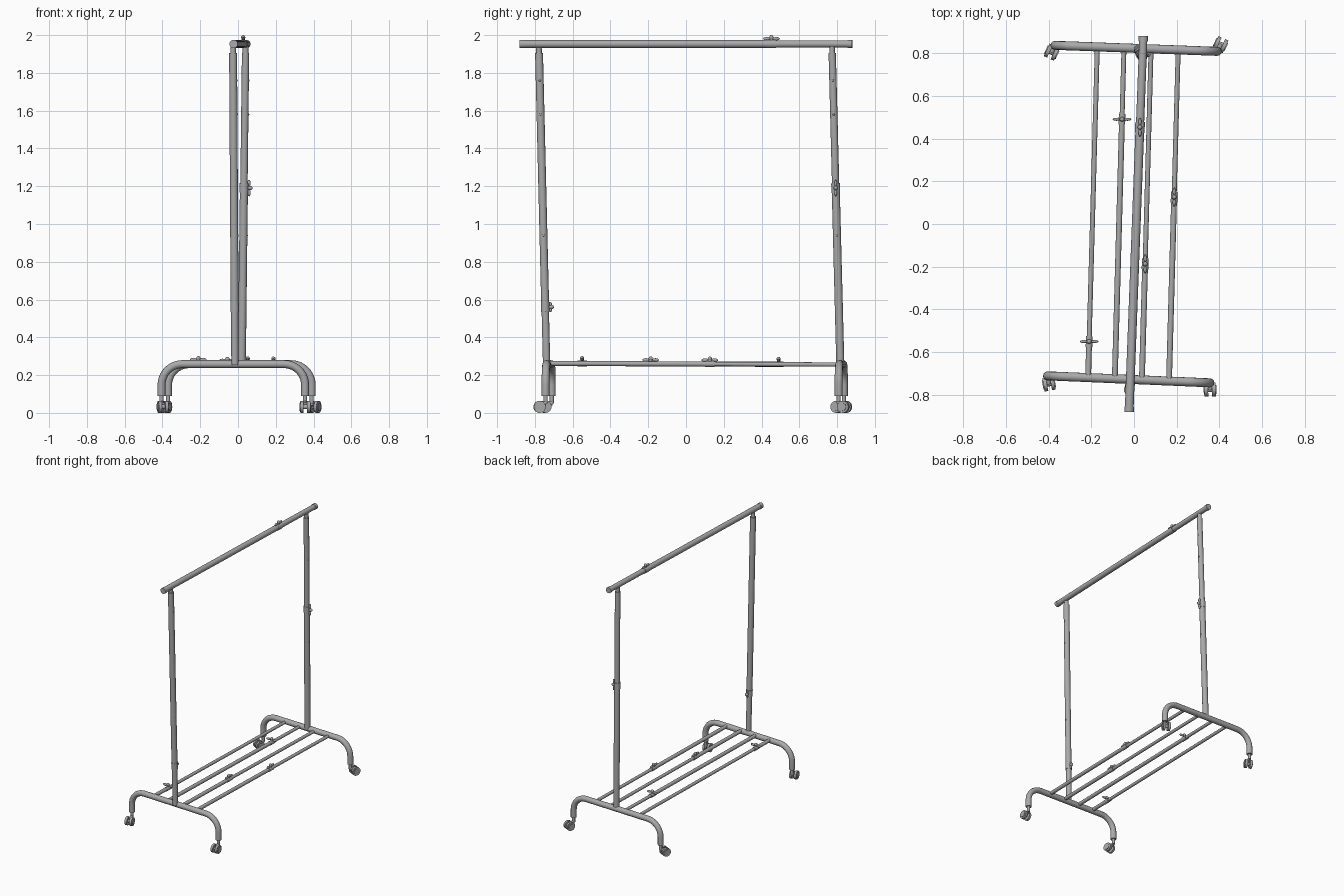
import bpy, math
from mathutils import Vector, Matrix

if "Cube" in bpy.data.objects:
    bpy.data.objects.remove(bpy.data.objects["Cube"])

steel = bpy.data.materials.new("grey_steel")
steel.diffuse_color = (0.4, 0.4, 0.4, 1)
steel.use_nodes = True
steel.node_tree.nodes["Principled BSDF"].inputs["Base Color"].default_value = steel.diffuse_color


def finish(ob, name):
    ob.name = name
    ob.data.materials.append(steel)
    bpy.ops.object.select_all(action='DESELECT')
    ob.select_set(True)
    bpy.context.view_layer.objects.active = ob
    bpy.ops.object.shade_smooth_by_angle(angle=math.radians(40))
    return ob


def rod(name, a, b, r, sides=20):
    """Closed cylinder between two points."""
    a, b = Vector(a), Vector(b)
    d = b - a
    bpy.ops.mesh.primitive_cylinder_add(vertices=sides, radius=r, depth=d.length)
    ob = bpy.context.object
    ob.matrix_world = Matrix.Translation((a + b) / 2) @ d.to_track_quat('Z', 'Y').to_matrix().to_4x4()
    return finish(ob, name)


def ball(name, centre, size, rot=None):
    """Stretched sphere."""
    bpy.ops.mesh.primitive_uv_sphere_add(segments=16, ring_count=10, radius=1)
    ob = bpy.context.object
    ob.matrix_world = (Matrix.Translation(centre) @ (rot or Matrix()) @ Matrix.Diagonal((*size, 1)))
    return finish(ob, name)


def bent_tube(name, pts, r):
    """Round tube swept along a path of points."""
    cu = bpy.data.curves.new(name, 'CURVE')
    cu.dimensions = '3D'
    cu.bevel_depth, cu.bevel_resolution, cu.use_fill_caps = r, 4, True
    sp = cu.splines.new('POLY')
    sp.points.add(len(pts) - 1)
    for p, co in zip(sp.points, pts):
        p.co = (*co, 1)
    ob = bpy.data.objects.new(name, cu)
    bpy.context.collection.objects.link(ob)
    bpy.ops.object.select_all(action='DESELECT')
    ob.select_set(True)
    bpy.context.view_layer.objects.active = ob
    bpy.ops.object.convert(target='MESH')
    return finish(bpy.context.object, name)


def telescoping(name, a, b, t, r_a, r_b):
    """Two nested tubes meeting at fraction t; returns the joint point."""
    a, b = Vector(a), Vector(b)
    j = a.lerp(b, t)
    step = (b - a).normalized() * 0.025
    rod(name + "_first_tube", a, j, r_a)
    rod(name + "_second_tube", j - step, b, r_b)
    rod(name + "_collar", j - step, j + step, max(r_a, r_b) + 0.002)
    return j


def wing_screw(name, base, axis, wing, r, span):
    """Screw pointing along axis, with two flat wings along wing."""
    base, axis, wing = Vector(base), Vector(axis), Vector(wing)
    rod(name + "_shank", base, base + axis * (r + 0.012), 0.009, 12)
    rot = Matrix((wing, axis.cross(wing), axis)).transposed().to_4x4()
    ball(name + "_head", base + axis * (r + 0.014), (0.011, 0.011, 0.012), rot)
    for s in (-1, 1):
        ball(name + "_wing", base + axis * (r + 0.007) + wing * s * span * 0.6,
             (span * 0.45, 0.007, 0.009), rot)


def caster(name, leg, wheel):
    """Twin-wheel caster trailing from the leg towards the wheel position."""
    leg, wheel = Vector(leg), Vector(wheel)
    d = wheel - leg
    d.z = 0
    d.normalize()
    side = Vector((-d.y, d.x, 0))
    rod(name + "_stem", (leg.x, leg.y, 0.05), (leg.x, leg.y, 0.095), 0.011, 12)
    for s in (-1, 1):
        rod(name + "_wheel", wheel + side * s * 0.009, wheel + side * s * 0.026, 0.032, 20)
        rod(name + "_hub", wheel + side * s * 0.02, wheel + side * s * 0.03, 0.021, 16)
    rod(name + "_axle", wheel - side * 0.02, wheel + side * 0.02, 0.012, 12)
    rod(name + "_hood", (leg.x, leg.y, 0.052), wheel + Vector((0, 0, 0.012)), 0.013, 12)


# Curved feet: straight bar with rounded corners and two legs
def foot(name, cx, cy, slope):
    half, bend, z = 0.38, 0.11, 0.258
    right = [(half, 0.09)]
    for i in range(11):
        a = math.pi / 2 * i / 10
        right.append((half - bend + bend * math.cos(a), z - bend + bend * math.sin(a)))
    path = right + [(-x, h) for x, h in reversed(right)]
    bent_tube(name, [(cx + x, cy + slope * x, h) for x, h in path], 0.021)
    return [(cx + s * half, cy + slope * s * half, 0.09) for s in (-1, 1)]


front_legs = foot("front_foot", -0.025, -0.727, -0.043)
rear_legs = foot("rear_foot", 0.01, 0.822, -0.037)
wheels = [(-0.398, -0.748, 0.032), (0.356, -0.775, 0.032),
          (-0.385, 0.804, 0.032), (0.405, 0.84, 0.032)]
for leg, wheel in zip(front_legs + rear_legs, wheels):
    caster("caster", leg, wheel)

# Lower shelf bars with their clamp screws
for x, knob_y, wing in ((-0.215, -0.55, (1, 0, 0)), (-0.09, 0.49, (1, 0, 0)),
                        (0.037, -0.187, (0, 1, 0)), (0.164, 0.126, (0, 1, 0))):
    a, b = (x, -0.73, 0.262), (x + 0.043, 0.82, 0.256)
    j = telescoping("shelf_bar", a, b, (knob_y + 0.73) / 1.55, 0.0135, 0.0115)
    wing_screw("shelf_screw", j, (0, 0, 1), wing, 0.0135, 0.042)

# Uprights
f0, f1 = Vector((-0.016, -0.738, 0.255)), Vector((-0.026, -0.778, 1.905))
r0, r1 = Vector((0.02, 0.817, 0.255)), Vector((0.04, 0.774, 1.905))
jf = telescoping("front_post", f0, f1, 0.185, 0.0195, 0.021)
jr = telescoping("rear_post", r0, r1, 0.567, 0.0215, 0.0195)
wing_screw("front_post_screw", jf, (0, 1, 0), (0, 0, 1), 0.02, 0.026)
wing_screw("rear_post_screw", jr, (1, 0, 0), (0, 0, 1), 0.02, 0.042)
rod("front_post_neck", f1, (-0.024, -0.779, 1.95), 0.015)
rod("rear_post_neck", r1, (0.04, 0.773, 1.95), 0.015)

# Height adjustment buttons
for lo, hi in ((f0, f1), (r0, r1)):
    for z in (0.94, 1.58, 1.76):
        p = lo.lerp(hi, (z - 0.255) / 1.65)
        ball("height_button", p + Vector((0.019, 0, 0)), (0.005, 0.006, 0.006))

# Hanging rail with end caps
a, b = Vector((-0.023, -0.88, 1.953)), Vector((0.044, 0.88, 1.953))
j = telescoping("hanging_rail", a, b, 0.757, 0.0205, 0.019)
wing_screw("rail_screw", j, (0, 0, 1), (0, 1, 0), 0.021, 0.042)
u = (b - a).normalized()
rod("front_rail_cap", a, a + u * 0.025, 0.022)
rod("rear_rail_cap", b - u * 0.025, b, 0.022)
